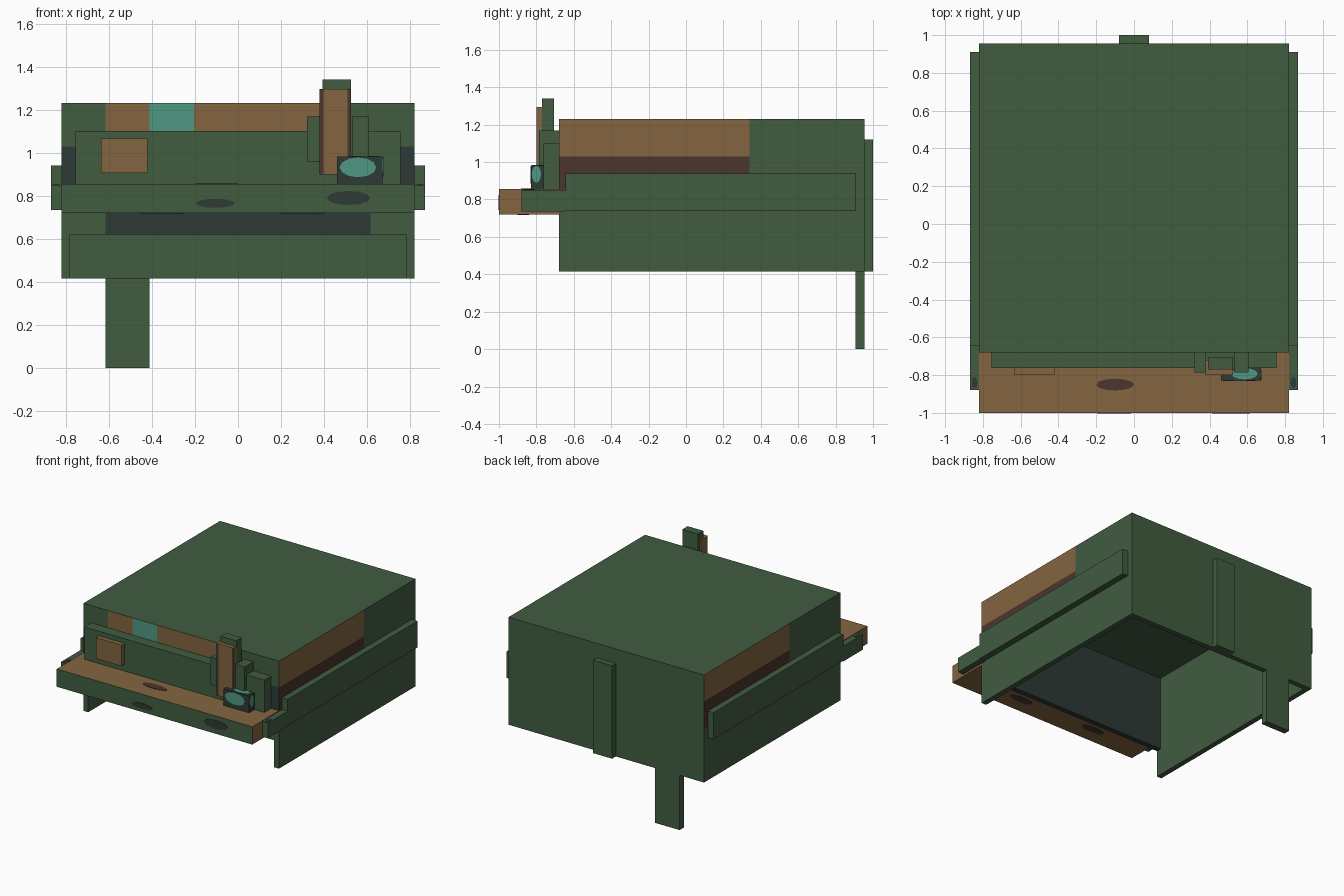
import bpy, bmesh
from math import radians
from mathutils import Matrix, Vector

cube = bpy.data.objects.get("Cube")
if cube:
    bpy.data.objects.remove(cube, do_unlink=True)


def material(name, r, g, b):
    m = bpy.data.materials.new(name)
    m.use_nodes = True
    m.diffuse_color = (r, g, b, 1)
    m.node_tree.nodes["Principled BSDF"].inputs["Base Color"].default_value = (r, g, b, 1)
    return m


MATS = [material("olive_green", .053, .107, .051),
        material("tan_brown", .227, .130, .051),
        material("teal", .08, .314, .231),
        material("dark_slate", .027, .042, .037),
        material("dark_brown", .069, .037, .027)]
GREEN, BROWN, TEAL, SLATE, UMBER = range(5)


def finish(name, bm, color):
    """Turn a bmesh into an object; color is an index or a rule(center, normal)."""
    bm.normal_update()
    for f in bm.faces:
        f.material_index = color(f.calc_center_median(), f.normal) if callable(color) else color
    mesh = bpy.data.meshes.new(name)
    bm.to_mesh(mesh)
    bm.free()
    for m in MATS:
        mesh.materials.append(m)
    ob = bpy.data.objects.new(name, mesh)
    bpy.context.collection.objects.link(ob)
    return ob


def box(name, x, y, z, color=GREEN, cuts=()):
    """Box from ranges, optionally sliced at (axis, value) cuts for painting."""
    bm = bmesh.new()
    size = Matrix.Diagonal((x[1] - x[0], y[1] - y[0], z[1] - z[0], 1))
    mid = Matrix.Translation((sum(x) / 2, sum(y) / 2, sum(z) / 2))
    bmesh.ops.create_cube(bm, size=1, matrix=mid @ size)
    for axis, value in cuts:
        no = Vector((0, 0, 0))
        no[axis] = 1
        bmesh.ops.bisect_plane(bm, geom=bm.verts[:] + bm.edges[:] + bm.faces[:],
                               plane_co=no * value, plane_no=no)
    return finish(name, bm, color)


def spot(name, center, axis, width, height, color):
    """Thin painted oval lying on a face whose normal runs along the axis."""
    turn = {"x": Matrix.Rotation(radians(90), 4, "Y"),
            "y": Matrix.Rotation(radians(90), 4, "X"),
            "z": Matrix.Identity(4)}[axis]
    bm = bmesh.new()
    bmesh.ops.create_cone(bm, cap_ends=True, segments=12, radius1=.5, radius2=.5, depth=.006,
                          matrix=Matrix.Translation(center) @ turn
                          @ Matrix.Diagonal((width, height, 1, 1)))
    return finish(name, bm, color)


# Main levels of the open-bottomed hull
W, T = .82, .04
FRONT, BACK = -.68, .955
LOW, TOP = .415, 1.23
LIP, MID, BAND = .62, .825, 1.03


# Side walls with painted panels
def side_rule(sign, start, end):
    def rule(c, n):
        if n.x * sign > .5 and start < c.y < end:
            return BROWN if c.z > BAND else UMBER if c.z > MID else GREEN
        if n.y < -.5 and MID < c.z < BAND:
            return SLATE
        return GREEN
    return rule


for name, sign, start, end in (("left_wall", 1, FRONT, .34), ("right_wall", -1, -.067, BACK)):
    box(name, sorted((sign * W, sign * (W - T))), (FRONT, BACK), (LOW, TOP),
        side_rule(sign, start, end), [(1, start), (1, end), (2, MID), (2, BAND)])


# Front wall: dark inside, coloured strip along the top
def front_rule(c, n):
    if n.y > .5 or n.z < -.5:
        return SLATE
    if n.y < -.5:
        if c.z > BAND:
            if -.41 < c.x < -.205:
                return TEAL
            return BROWN if -.615 < c.x < .41 else GREEN
        return SLATE if c.z > MID or abs(c.x) < .615 else GREEN
    return GREEN


inner = W - T
box("front_wall", (-inner, inner), (FRONT, FRONT + T), (LIP, TOP), front_rule,
    [(0, v) for v in (-.615, -.41, -.205, .41, .615)] + [(2, MID), (2, BAND)])
box("back_wall", (-inner, inner), (BACK - T, BACK), (LOW, TOP))
box("roof", (-inner, inner), (FRONT + T, BACK - T), (TOP - T, TOP))

# Rear post and rear leg
box("rear_post", (-.08, .08), (BACK, 1), (LOW, 1.12))
box("rear_leg", (-.615, -.41), (.905, BACK), (0, LOW))

# Side rails with their lower front ends
for side, s in (("left", 1), ("right", -1)):
    xs = sorted((s * W, s * .868))
    box(side + "_rail", xs, (-.645, .91), (.74, .94))
    box(side + "_rail_end", xs, (-.88, -.645), (.735, .85))
    spot(side + "_rail_mark", (s * .844, -.84, .85), "z", .03, .06, SLATE)

# Front shelf and its oval marks
box("shelf", (-W, W), (-1, FRONT), (.72, .855), lambda c, n: GREEN if n.y < -.5 else BROWN)
spot("shelf_top_mark", (-.1, -.85, .855), "z", .2, .062, UMBER)
spot("shelf_front_mark_small", (-.105, -1, .765), "y", .18, .042, SLATE)
spot("shelf_front_mark_large", (.513, -1, .79), "y", .2, .066, SLATE)
for i, x in enumerate((.3, -.35)):
    spot(f"shelf_bottom_mark_{i + 1}", (x, -.87, .72), "z", .2, .062, UMBER)

# Front board with small brown box
box("front_board", (-.755, .755), (-.762, FRONT), (.855, 1.1))
box("small_box", (-.635, -.42), (-.797, -.762), (.905, 1.065), BROWN)

# Upright handle held between two brackets
box("bracket_right", (.32, .378), (-.785, FRONT), (.96, 1.168))
box("bracket_left", (.53, .605), (-.785, FRONT), (.96, 1.168))
box("handle_core", (.392, .525), (-.77, -.705), (.9, 1.34))
box("handle_front", (.378, .525), (-.8, -.72), (.9, 1.295),
    lambda c, n: UMBER if n.y < -.5 and not .397 < c.x < .508 else BROWN,
    [(0, .397), (0, .508)])

# Dark lamp block with teal ovals
box("lamp_block", (.46, .672), (-.828, -.762), (.855, .982), SLATE)
spot("lamp_front", (.557, -.828, .932), "y", .17, .092, TEAL)
spot("lamp_top", (.585, -.793, .982), "z", .14, .06, TEAL)
spot("lamp_side", (.672, -.8, .935), "x", .09, .05, TEAL)
